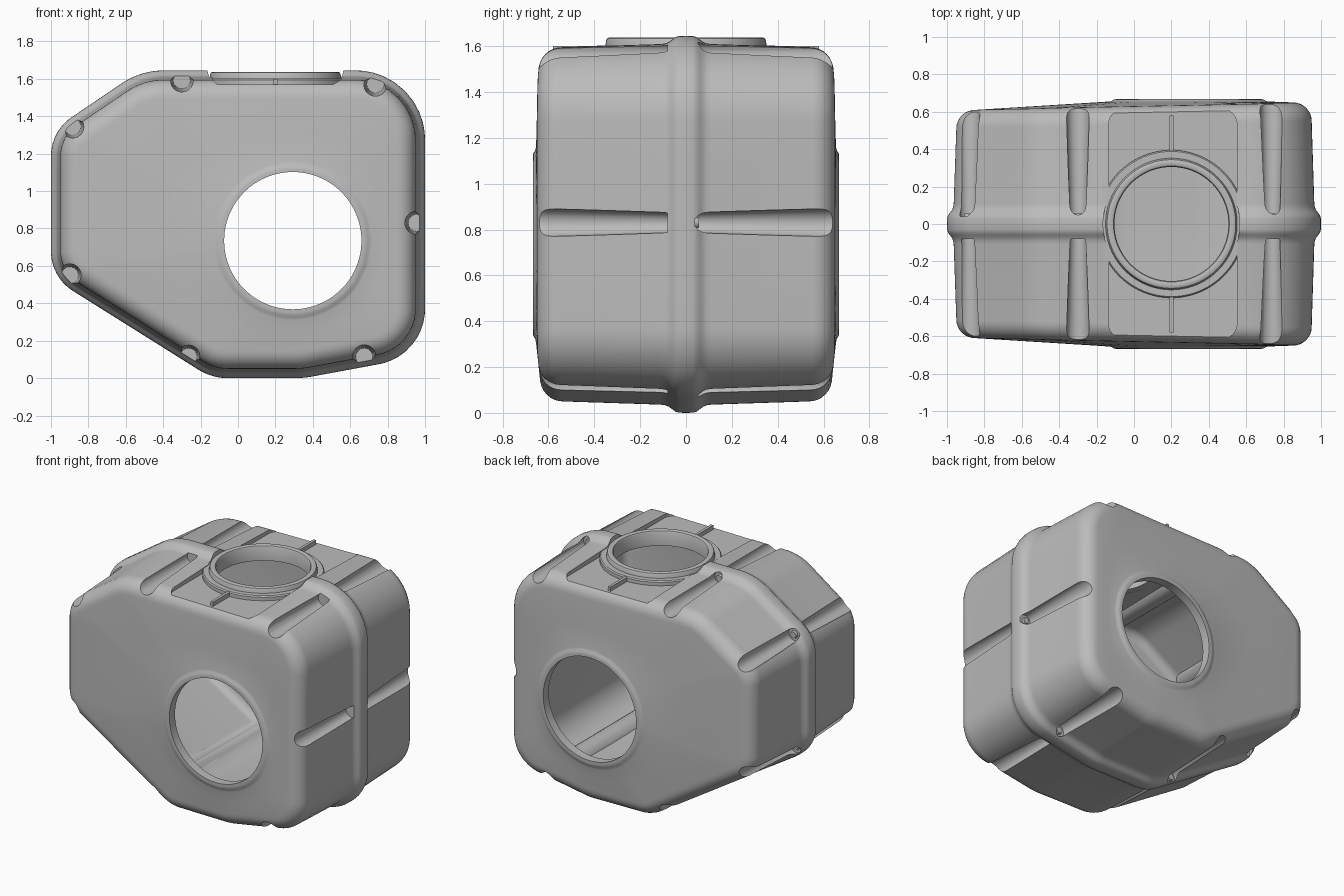
import bpy, bmesh, math
from mathutils import Vector, Matrix

cube = bpy.data.objects.get("Cube")
if cube:
    bpy.data.objects.remove(cube, do_unlink=True)

grey = bpy.data.materials.new("housing_grey")
grey.use_nodes = True
grey.diffuse_color = (0.5, 0.5, 0.5, 1)
grey.node_tree.nodes["Principled BSDF"].inputs["Base Color"].default_value = (0.5, 0.5, 0.5, 1)

HOLE = Vector((0.293, 0.735))      # side opening centre in x, z
NECK_X = 0.2                       # filler neck centre
FLOOR = 1.57                       # pocket floor height


def finish(name, bm):
    bmesh.ops.recalc_face_normals(bm, faces=bm.faces)
    mesh = bpy.data.meshes.new(name)
    bm.to_mesh(mesh)
    bm.free()
    mesh.materials.append(grey)
    obj = bpy.data.objects.new(name, mesh)
    bpy.context.collection.objects.link(obj)
    return obj


def rounded(corners, steps=10, subdiv=5):
    """Counter-clockwise corners (x, y, radius) -> list of (point, outward normal)."""
    out = []
    n = len(corners)
    for i in range(n):
        a, p, b = (Vector(corners[(i + k) % n][:2]) for k in (-1, 0, 1))
        r = corners[i][2]
        d1, d2 = (p - a).normalized(), (b - p).normalized()
        n1, n2 = Vector((d1.y, -d1.x)), Vector((d2.y, -d2.x))
        bis = (n1 + n2).normalized()
        centre = p - bis * (r / bis.dot(n1))
        for k in range(steps + 1):
            nor = n1.lerp(n2, k / steps).normalized()
            out.append((centre + nor * r, nor))
    full = []
    for i, (p, nor) in enumerate(out):
        full.append((p, nor))
        if i % (steps + 1) == steps:
            q = out[(i + 1) % len(out)][0]
            full += [(p.lerp(q, k / subdiv), nor) for k in range(1, subdiv)]
    return full


OUTLINE = rounded([(-1, 0.54, 0.25), (-0.14, 0, 0.3), (0.35, 0, 0.5), (1, 0.12, 0.3),
                   (1, 1.645, 0.37), (-0.52, 1.645, 0.4), (-1, 1.32, 0.25)])


def half_rings(profile, wall, start, radius, inset, boss):
    """Rings from the middle seam out to the end face on the +y side."""
    rings = [[(p - n * d, y) for p, n in OUTLINE] for y, d in profile]
    for k in range(9):
        ang = k / 8 * math.pi / 2
        d = inset + radius * (1 - math.cos(ang))
        rings.append([(p - n * d, 0.63 + 0.02 * p.x - wall - radius * (1 - math.sin(ang)))
                      for p, n in OUTLINE])
    edge = rings[-1]
    for t in (0.3, 0.6, 1.0):
        rings.append([(p.lerp(HOLE + (p - HOLE).normalized() * 0.425, t),
                       y + (0.655 - wall - y) * t) for p, y in edge])
    for r, y in boss:
        rings.append([(HOLE + (p - HOLE).normalized() * r, y) for p, _ in edge])
    return rings


def loft(name, rings):
    bm = bmesh.new()
    mirrored = [[(p, -y) for p, y in ring] for ring in reversed(rings)]
    loops = [[bm.verts.new((p.x, y, p.y)) for p, y in ring] for ring in mirrored + rings]
    count = len(loops[0])
    for a, b in zip(loops, loops[1:]):
        for i in range(count):
            j = (i + 1) % count
            bm.faces.new((a[i], a[j], b[j], b[i]))
    bm.faces.new(loops[0])
    bm.faces.new(loops[-1])
    return finish(name, bm)


def rod(name, a, b, r1, r2, seg=32):
    """Tapered cylinder between two points."""
    a, b = Vector(a), Vector(b)
    bm = bmesh.new()
    rot = (b - a).to_track_quat('Z', 'Y').to_matrix().to_4x4()
    bmesh.ops.create_cone(bm, cap_ends=True, segments=seg, radius1=r1, radius2=r2,
                          depth=(b - a).length,
                          matrix=Matrix.Translation((a + b) / 2) @ rot)
    return finish(name, bm)


def cut(target, cutter):
    mod = target.modifiers.new("cut", 'BOOLEAN')
    mod.operation, mod.solver, mod.object = 'DIFFERENCE', 'EXACT', cutter
    bpy.context.view_layer.objects.active = target
    bpy.ops.object.modifier_apply(modifier=mod.name)
    bpy.data.objects.remove(cutter, do_unlink=True)


def smooth(obj):
    bpy.ops.object.select_all(action='DESELECT')
    obj.select_set(True)
    bpy.context.view_layer.objects.active = obj
    bpy.ops.object.shade_smooth_by_angle(angle=math.radians(32))


# Outer shell with its raised seam flange, and the hollow inside it
housing = loft("housing", half_rings(
    [(0.0, 0), (0.03, 0.001), (0.045, 0.005), (0.06, 0.016), (0.075, 0.027),
     (0.09, 0.033), (0.11, 0.036)],
    0, 0.1, 0.1, 0.05, [(0.412, 0.658), (0.4, 0.666), (0.385, 0.668)]))
cavity = loft("cavity", half_rings([(0.02, 0.1)], 0.05, 0, 0.06, 0.105, []))

# Bolt channels around the rim; the wall wraps around them inside
BOLTS = [(-0.3, 1.592), (0.735, 1.57), (-0.885, 1.345), (0.955, 0.83),
         (-0.9, 0.55), (-0.265, 0.115), (0.675, 0.115)]
for x, z in BOLTS:
    cut(cavity, rod("channel_wall", (x, -0.8, z), (x, 0.8, z), 0.085, 0.085))
cut(housing, cavity)
for x, z in BOLTS:
    cut(housing, rod("channel", (x, -0.08, z), (x, -0.75, z), 0.045, 0.066))
    cut(housing, rod("channel", (x, 0.04, z), (x, 0.75, z), 0.045, 0.066))

# Round side openings
cut(housing, rod("side_opening", (HOLE.x, -1, HOLE.y), (HOLE.x, 1, HOLE.y), 0.367, 0.367, 96))

# Sunken pocket on top, then the neck opening
bm = bmesh.new()
pocket = rounded([(-0.135, -0.615, 0.08), (0.55, -0.615, 0.08),
                  (0.55, 0.615, 0.08), (-0.135, 0.615, 0.08)], 8, 1)
base = bm.faces.new([bm.verts.new((p.x, p.y, FLOOR)) for p, _ in pocket])
top = bmesh.ops.extrude_face_region(bm, geom=[base])
bmesh.ops.translate(bm, vec=(0, 0, 0.3),
                    verts=[v for v in top["geom"] if isinstance(v, bmesh.types.BMVert)])
cut(housing, finish("pocket", bm))
cut(housing, rod("neck_clearance", (NECK_X, 0, 1.6), (NECK_X, 0, 2), 0.365, 0.365, 96))
cut(housing, rod("neck_opening", (NECK_X, 0, 1.35), (NECK_X, 0, 2), 0.315, 0.315, 96))
smooth(housing)

# Filler neck collar and lip
bm = bmesh.new()
profile = [(0.305, 1.53), (0.305, 1.625), (0.31, 1.634), (0.32, 1.638), (0.335, 1.638),
           (0.344, 1.634), (0.348, 1.625), (0.352, 1.603), (0.388, 1.603),
           (0.395, 1.595), (0.395, 1.55), (0.35, 1.53)]
verts = [bm.verts.new((NECK_X + r, 0, z)) for r, z in profile]
edges = [bm.edges.new((verts[i - 1], verts[i])) for i in range(len(verts))]
bmesh.ops.spin(bm, geom=verts + edges, cent=(NECK_X, 0, 0), axis=(0, 0, 1),
               angle=2 * math.pi, steps=96, use_merge=True)
bmesh.ops.remove_doubles(bm, verts=bm.verts, dist=0.0005)
smooth(finish("filler_neck", bm))

# Stiffening ribs in the pocket
for side, name in ((-1, "front_pocket_rib"), (1, "back_pocket_rib")):
    bm = bmesh.new()
    bmesh.ops.create_cube(bm, size=1, matrix=Matrix.Translation((NECK_X, side * 0.48, 1.575))
                          @ Matrix.Diagonal((0.02, 0.2, 0.05, 1)))
    finish(name, bm)

# Bolt heads on the back of the flange
for x, z in BOLTS:
    smooth(rod("flange_bolt", (x, 0.03, z), (x, 0.056, z), 0.028, 0.022, 20))
